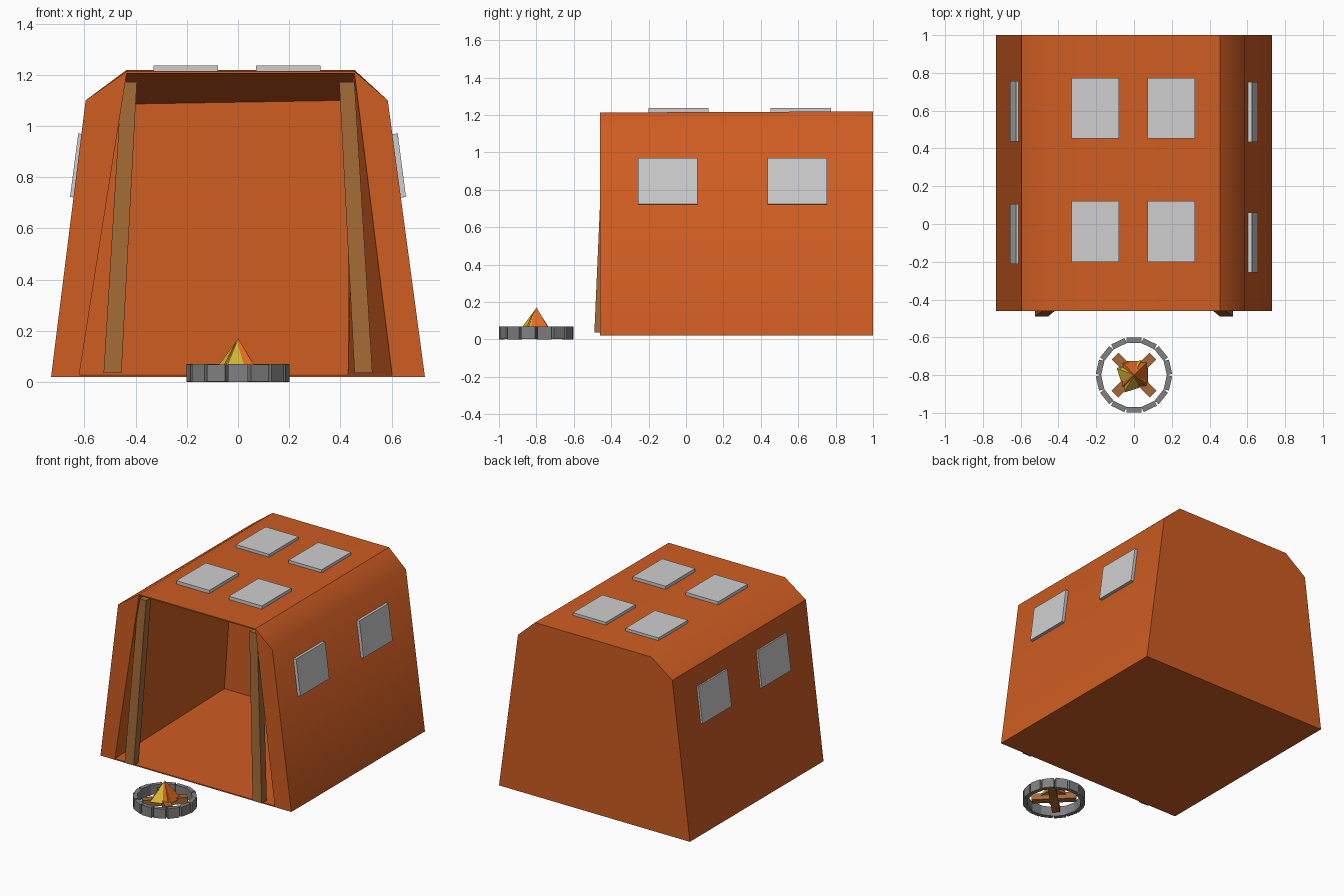
import bpy, bmesh, math
from mathutils import Matrix, Vector

if "Cube" in bpy.data.objects:
    bpy.data.objects.remove(bpy.data.objects["Cube"])


def colour(name, r, g, b):
    m = bpy.data.materials.new(name)
    m.diffuse_color = (r, g, b, 1)
    m.use_nodes = True
    m.node_tree.nodes["Principled BSDF"].inputs["Base Color"].default_value = m.diffuse_color
    return m


CANVAS = colour("orange canvas", 0.62, 0.109, 0.016)
PANE = colour("light grey pane", 0.62, 0.62, 0.62)
WOOD = colour("post wood", 0.36, 0.144, 0.036)
LOG = colour("log wood", 0.38, 0.14, 0.036)
STONE = colour("grey stone", 0.22, 0.22, 0.22)
YELLOW = colour("flame yellow", 0.73, 0.52, 0.035)
FLAME = colour("flame orange", 0.75, 0.14, 0.015)


def finish(name, bm, mat):
    bmesh.ops.recalc_face_normals(bm, faces=bm.faces)
    me = bpy.data.meshes.new(name)
    bm.to_mesh(me)
    bm.free()
    me.materials.append(mat)
    ob = bpy.data.objects.new(name, me)
    bpy.context.collection.objects.link(ob)
    return ob


def loft(name, a, b, mat):
    """Closed solid between two matching loops of points."""
    bm = bmesh.new()
    va, vb = [bm.verts.new(p) for p in a], [bm.verts.new(p) for p in b]
    n = len(a)
    bm.faces.new(va)
    bm.faces.new(vb)
    for i in range(n):
        j = (i + 1) % n
        bm.faces.new((va[i], va[j], vb[j], vb[i]))
    return finish(name, bm, mat)


def box(name, size, matrix, mat):
    bm = bmesh.new()
    bmesh.ops.create_cube(bm, size=1, matrix=matrix @ Matrix.Diagonal((*size, 1)))
    return finish(name, bm, mat)


# Tent body: outer shell, open front, tapering room inside
FRONT, BACK, BASE = -0.46, 1.0, 0.02
bm = bmesh.new()
outline = [(-0.73, BASE), (-0.595, 1.10), (-0.435, 1.213),
           (0.455, 1.213), (0.585, 1.10), (0.73, BASE)]
of = [bm.verts.new((x, FRONT, z)) for x, z in outline]
ob_ = [bm.verts.new((x, BACK, z + (0.006 if z > 1.2 else 0))) for x, z in outline]
inf = [bm.verts.new((x, FRONT, z)) for x, z in
       [(-0.62, 0.028), (-0.435, 1.205), (0.455, 1.205), (0.602, 0.028)]]
inb = [bm.verts.new((x, 0.78, z)) for x, z in
       [(-0.65, 0.03), (-0.575, 1.083), (0.43, 1.10), (0.43, 0.03)]]
for i in range(6):
    j = (i + 1) % 6
    bm.faces.new((of[i], of[j], ob_[j], ob_[i]))
for i in range(4):
    j = (i + 1) % 4
    bm.faces.new((inf[i], inf[j], inb[j], inb[i]))
bm.faces.new(ob_)
bm.faces.new(inb)
bm.faces.new((of[0], of[1], of[2], inf[1], inf[0]))   # left front panel
bm.faces.new((of[3], of[4], of[5], inf[3], inf[2]))   # right front panel
bm.faces.new((of[2], of[3], inf[2], inf[1]))          # lintel
bm.faces.new((of[5], of[0], inf[0], inf[3]))          # sill
tent = finish("tent_body", bm, CANVAS)
bpy.context.view_layer.objects.active = tent
tent.select_set(True)
bpy.ops.object.shade_smooth_by_angle(angle=math.radians(41))
tent.select_set(False)

# Door posts, leaning inward and back
for s, side in ((-1, "left"), (1, "right")):
    def ring(x0, x1, y0, y1, z):
        return [(s * x0, y0, z), (s * x1, y0, z), (s * x1, y1, z), (s * x0, y1, z)]
    loft(f"{side}_door_post", ring(0.455, 0.525, -0.49, -0.435, 0.036),
         ring(0.395, 0.455, -0.44, -0.385, 1.172), WOOD)

# Roof windows
for x in (-0.205, 0.197):
    for y in (-0.04, 0.613):
        box("roof_window", (0.252, 0.322, 0.026),
            Matrix.Translation((x, y, 1.224)), PANE)

# Side windows, lying on the sloping walls
tilt = math.atan2(0.14, 1.08)
for s, ys in ((-1, (-0.052, 0.597)), (1, (-0.097, 0.594))):
    for y in ys:
        wall_x = 0.73 - (0.845 - BASE) * 0.14 / 1.08
        m = (Matrix.Translation((s * (wall_x + 0.004), y, 0.845))
             @ Matrix.Rotation(-s * tilt, 4, 'Y'))
        box("side_window", (0.026, 0.318, 0.25), m, PANE)

# Fire pit: ring of stones
FIRE = Matrix.Translation((0, -0.8, 0))
for i in range(14):
    m = (FIRE @ Matrix.Rotation(math.tau * (i + 0.5) / 14, 4, 'Z')
         @ Matrix.Translation((0.184, 0, 0.035)))
    box("fire_stone", (0.029, 0.077, 0.066 if i % 2 else 0.07), m, STONE)

# Crossed logs
for a, z in ((45, 0.034), (-45, 0.038)):
    box("fire_log", (0.285, 0.05, 0.045), FIRE @ Matrix.Translation((0, 0, z))
        @ Matrix.Rotation(math.radians(a), 4, 'Z'), LOG)

# Flames: two interlocking pyramids
for name, mat, half, top, turn, lean in (
        ("outer_flame", FLAME, 0.07, 0.172, 0, 0.004),
        ("inner_flame", YELLOW, 0.068, 0.168, 18, -0.006)):
    bm = bmesh.new()
    rot = Matrix.Rotation(math.radians(turn), 3, 'Z')
    c = Vector((lean, -0.8 + lean, 0.045))
    base = [bm.verts.new(c + rot @ Vector((x * half, y * half, 0)))
            for x, y in ((-1, -1), (1, -1), (1, 1), (-1, 1))]
    tip = bm.verts.new((0, -0.8, top))
    bm.faces.new(base)
    for i in range(4):
        bm.faces.new((base[i], base[(i + 1) % 4], tip))
    finish(name, bm, mat)
